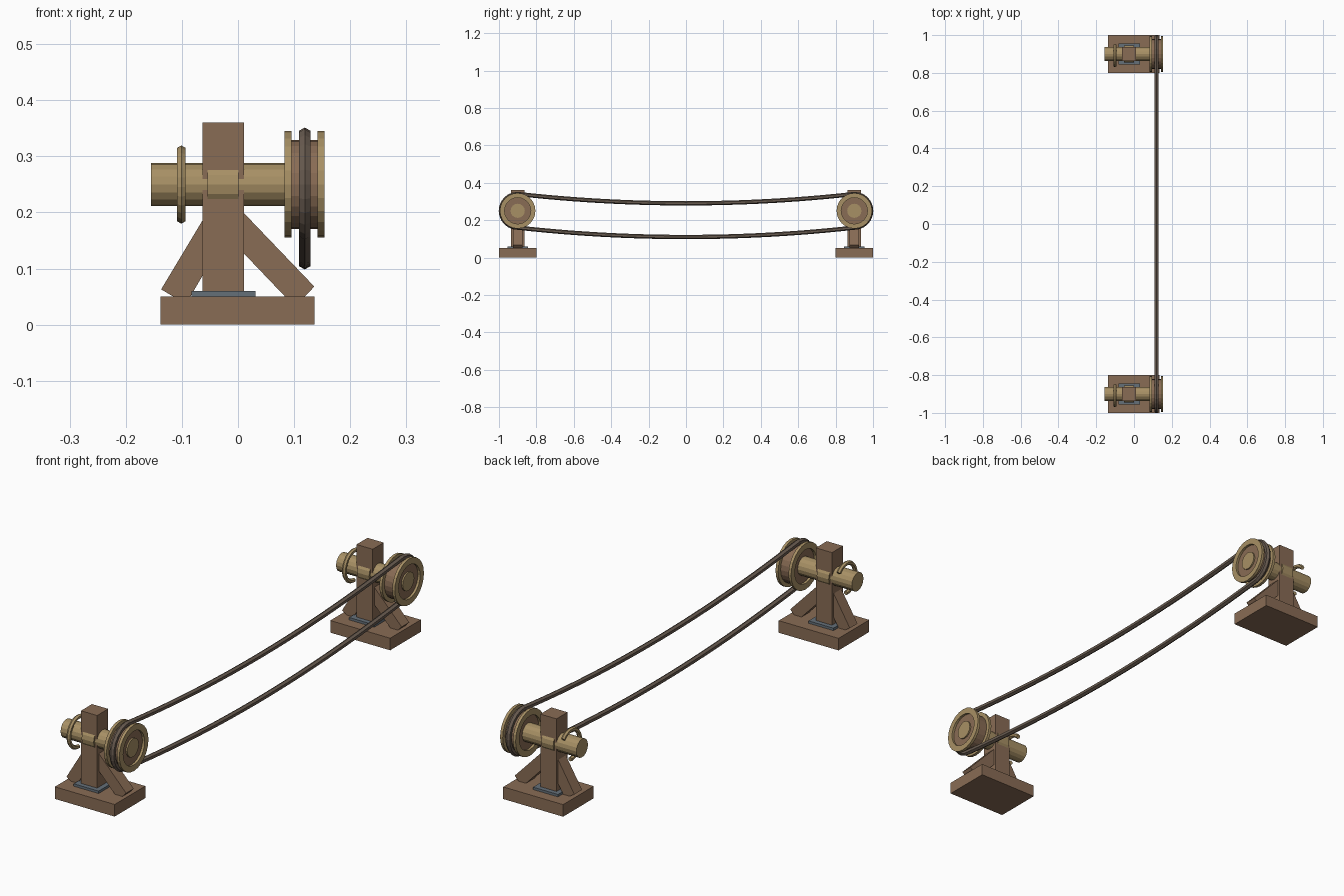
import bpy, bmesh
from math import sin, cos, pi, radians
from mathutils import Vector

if "Cube" in bpy.data.objects:
    bpy.data.objects.remove(bpy.data.objects["Cube"])


def material(name, color):
    m = bpy.data.materials.new(name)
    m.diffuse_color = (*color, 1)
    m.use_nodes = True
    m.node_tree.nodes["Principled BSDF"].inputs["Base Color"].default_value = m.diffuse_color
    return m


WOOD = material("wood", (0.25, 0.15, 0.09))
BRASS = material("brass", (0.39, 0.28, 0.13))
STEEL = material("steel", (0.13, 0.16, 0.19))
ROPE = material("rope", (0.14, 0.105, 0.08))


def build(name, verts, faces, mat):
    me = bpy.data.meshes.new(name)
    me.from_pydata(verts, [], faces)
    bm = bmesh.new()
    bm.from_mesh(me)
    bmesh.ops.recalc_face_normals(bm, faces=bm.faces)
    bm.to_mesh(me)
    bm.free()
    me.materials.append(mat)
    ob = bpy.data.objects.new(name, me)
    bpy.context.collection.objects.link(ob)
    return ob


def prism(name, outline, y, half, mat):
    """Extrude an (x, z) outline along y."""
    n = len(outline)
    verts = [(x, y + s * half, z) for s in (-1, 1) for x, z in outline]
    faces = [tuple(range(n)), tuple(range(n, 2 * n))]
    faces += [(i, (i + 1) % n, n + (i + 1) % n, n + i) for i in range(n)]
    return build(name, verts, faces, mat)


def box(name, x0, x1, z0, z1, y, half, mat):
    return prism(name, [(x0, z0), (x1, z0), (x1, z1), (x0, z1)], y, half, mat)


def lathe(name, x0, x1, r, y, mat, sides, inner=0):
    """Cylinder or flat ring along x, at axle height."""
    prof = [(x0, r), (x1, r)] + ([(x1, inner), (x0, inner)] if inner else [])
    n, k = sides, len(prof)
    verts = [(x, y + q * cos(2 * pi * i / n), 0.25 + q * sin(2 * pi * i / n))
             for i in range(n) for x, q in prof]
    faces = []
    for i in range(n):
        j = (i + 1) % n
        for a in range(k if inner else 1):
            b = (a + 1) % k
            faces.append((i * k + a, i * k + b, j * k + b, j * k + a))
    if not inner:
        faces += [tuple(i * k + e for i in range(n)) for e in (0, 1)]
    return build(name, verts, faces, mat)


def tube(name, path, x, r, mat, closed, sides=6):
    """Sweep a round section along (y, z) points at a fixed x."""
    n, verts, faces = len(path), [], []
    for i, p in enumerate(path):
        a = path[(i - 1) % n] if closed or i else p
        b = path[(i + 1) % n] if closed or i < n - 1 else p
        t = (Vector(b) - Vector(a)).normalized()
        for s in range(sides):
            ang = 2 * pi * s / sides
            verts.append((x + r * sin(ang), p[0] + r * cos(ang) * t.y,
                          p[1] - r * cos(ang) * t.x))
    for i in range(n if closed else n - 1):
        j = (i + 1) % n
        for s in range(sides):
            u = (s + 1) % sides
            faces.append((i * sides + s, i * sides + u, j * sides + u, j * sides + s))
    if not closed:
        faces += [tuple(range(sides)), tuple(range((n - 1) * sides, n * sides))]
    return build(name, verts, faces, mat)


for label, y in (("front", -0.9), ("back", 0.9)):
    # Stand
    box(label + "_base", -0.138, 0.136, 0, 0.05, y, 0.1, WOOD)
    box(label + "_foot_plate", -0.083, 0.031, 0.05, 0.06, y, 0.055, STEEL)
    box(label + "_post", -0.063, 0.011, 0.05, 0.36, y, 0.036, WOOD)
    prism(label + "_left_brace", [(-0.137, 0.063), (-0.115, 0.05), (-0.085, 0.05),
          (-0.05, 0.11), (-0.05, 0.208)], y, 0.025, WOOD)
    prism(label + "_right_brace", [(0.136, 0.068), (0.119, 0.05), (0.084, 0.05),
          (0.0, 0.138), (0.0, 0.21)], y, 0.025, WOOD)
    # Axle and bearing
    lathe(label + "_axle", -0.155, 0.15, 0.038, y, BRASS, 16)
    lathe(label + "_bearing_sleeve", -0.054, 0.001, 0.045, y, BRASS, 16)
    # Pulley drum with raised rims
    lathe(label + "_pulley_drum", 0.093, 0.144, 0.079, y, WOOD, 24)
    lathe(label + "_inner_rim", 0.083, 0.095, 0.095, y, BRASS, 24, 0.07)
    lathe(label + "_outer_rim", 0.142, 0.154, 0.095, y, BRASS, 24, 0.07)
    # Open handle ring
    arc = [radians(40 + 230 * i / 16) for i in range(17)]
    tube(label + "_handle_ring", [(y + 0.061 * cos(a), 0.25 + 0.061 * sin(a)) for a in arc],
         -0.101, 0.009, BRASS, False)

# Sagging rope loop around both pulleys
R, N = 0.09, 24
path = []
for side, start in ((1, -pi / 2), (-1, pi / 2)):
    path += [(side * 0.9 + R * cos(start + pi * i / 12), 0.25 + R * sin(start + pi * i / 12))
             for i in range(13)]
    for i in range(1, N):
        yy = side * 0.9 * (1 - 2 * i / N)
        path.append((yy, 0.25 + side * R - 0.05 * (1 - (yy / 0.9) ** 2)))
tube("rope_loop", path, 0.119, 0.0115, ROPE, True)
